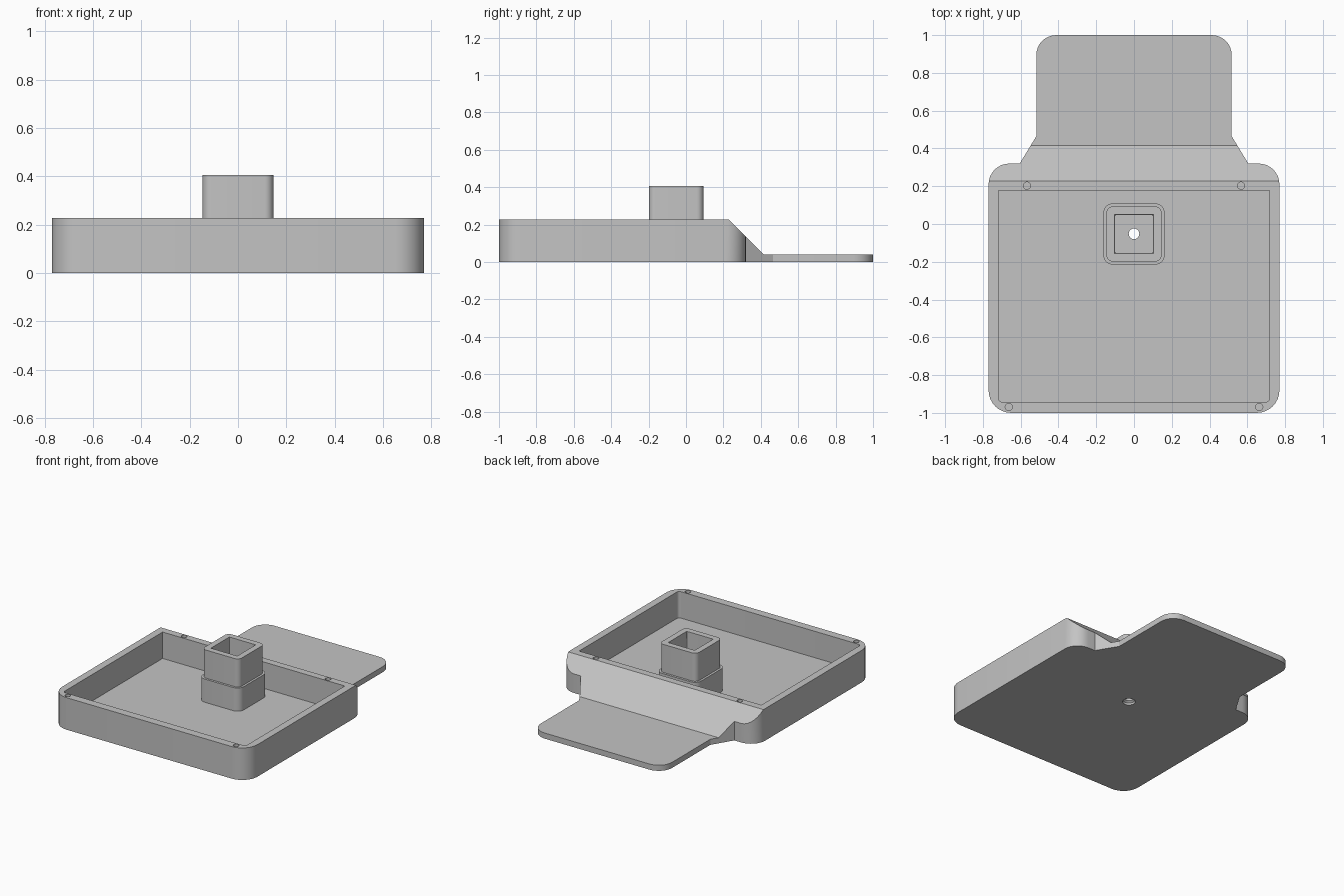
import bpy, bmesh, math
from mathutils import Vector

if "Cube" in bpy.data.objects:
    bpy.data.objects.remove(bpy.data.objects["Cube"])

gray = bpy.data.materials.new("plain gray")
gray.diffuse_color = (0.55, 0.55, 0.55, 1)
gray.use_nodes = True
gray.node_tree.nodes["Principled BSDF"].inputs["Base Color"].default_value = gray.diffuse_color


def rounded(points, seg=8):
    """Outline from (x, y, radius) corners; radius 0 stays sharp."""
    out = []
    for i, (x, y, r) in enumerate(points):
        p = Vector((x, y))
        if r == 0:
            out.append(p)
            continue
        a = (Vector(points[i - 1][:2]) - p).normalized()
        b = (Vector(points[(i + 1) % len(points)][:2]) - p).normalized()
        half = a.angle(b) / 2
        centre = p + (a + b).normalized() * (r / math.sin(half))
        start = p + a * (r / math.tan(half)) - centre
        end = p + b * (r / math.tan(half)) - centre
        turn = math.atan2(start.x * end.y - start.y * end.x, start.dot(end))
        for k in range(seg + 1):
            t = turn * k / seg
            c, s = math.cos(t), math.sin(t)
            out.append(centre + Vector((start.x * c - start.y * s, start.x * s + start.y * c)))
    return out


def box_outline(x, y0, y1, r_front, r_back):
    return rounded([(-x, y0, r_front), (x, y0, r_front), (x, y1, r_back), (-x, y1, r_back)])


def circle(x, y, r, n=24):
    return [Vector((x + r * math.cos(math.tau * i / n), y + r * math.sin(math.tau * i / n))) for i in range(n)]


def loft(name, rings):
    """Skin a list of 3D rings and cap both ends."""
    bm = bmesh.new()
    loops = [[bm.verts.new(p) for p in ring] for ring in rings]
    n = len(loops[0])
    for lo, hi in zip(loops, loops[1:]):
        for i in range(n):
            j = (i + 1) % n
            bm.faces.new((lo[i], lo[j], hi[j], hi[i]))
    bm.faces.new(loops[0][::-1])
    bm.faces.new(loops[-1])
    bmesh.ops.recalc_face_normals(bm, faces=bm.faces)
    mesh = bpy.data.meshes.new(name)
    bm.to_mesh(mesh)
    bm.free()
    mesh.materials.append(gray)
    obj = bpy.data.objects.new(name, mesh)
    bpy.context.collection.objects.link(obj)
    return obj


def level(outline, z):
    return [(p.x, p.y, z) for p in outline]


def prism(name, outline, z0, z1):
    return loft(name, [level(outline, z0), level(outline, z1)])


def activate(obj):
    bpy.ops.object.select_all(action='DESELECT')
    obj.select_set(True)
    bpy.context.view_layer.objects.active = obj


def cut(obj, tool, operation='DIFFERENCE'):
    activate(obj)
    mod = obj.modifiers.new("cut", 'BOOLEAN')
    mod.object, mod.operation, mod.solver = tool, operation, 'EXACT'
    bpy.ops.object.modifier_apply(modifier=mod.name)
    bpy.data.objects.remove(tool, do_unlink=True)


def smooth(obj):
    activate(obj)
    bpy.ops.object.shade_smooth_by_angle(angle=math.radians(30))


# Tray and rear tongue share one outline
right_side = [(0.77, -1.0, 0.12), (0.77, 0.32, 0.11), (0.605, 0.32, 0),
              (0.517, 0.465, 0), (0.517, 1.0, 0.105)]
left_side = [(-x, y, r) for x, y, r in reversed(right_side)]
tray = prism("tray", rounded(right_side + left_side), 0, 0.3)

# Side profile: full height, sloped back, thin tongue
profile = [(-1.1, -0.1), (1.1, -0.1), (1.1, 0.04), (0.415, 0.04), (0.228, 0.228), (-1.1, 0.228)]
cut(tray, loft("profile_cutter", [[(x, y, z) for y, z in profile] for x in (-1, 1)]), 'INTERSECT')

# Open cavity
cut(tray, prism("cavity_cutter", box_outline(0.718, -0.942, 0.177, 0.02, 0.004), 0.04, 0.4))

# Screw holes in the rim
for x, y in ((0.663, -0.968), (0.567, 0.203)):
    for side in (-1, 1):
        cut(tray, prism("screw_cutter", circle(side * x, y, 0.019), 0.13, 0.4))

# Through hole under the post, wider at the underside
cut(tray, loft("drain_cutter", [level(circle(0, -0.052, r), z) for r, z in
                                ((0.042, -0.02), (0.042, 0.015), (0.028, 0.025), (0.028, 0.1))]))
smooth(tray)

# Stepped hollow post: outside, rim, then square well
sections = [(0.162, 0.05, 0.036), (0.162, 0.05, 0.205), (0.146, 0.035, 0.205), (0.146, 0.035, 0.405),
            (0.104, 0.003, 0.405), (0.100, 0.003, 0.036)]
post = loft("post", [level(box_outline(h, -0.053 - h, -0.053 + h, r, r), z) for h, r, z in sections])

# Leave the post open below so the through hole stays clear
bm = bmesh.new()
bm.from_mesh(post.data)
bmesh.ops.delete(bm, geom=[f for f in bm.faces if len(f.verts) > 4], context='FACES_ONLY')
bm.to_mesh(post.data)
bm.free()
smooth(post)
